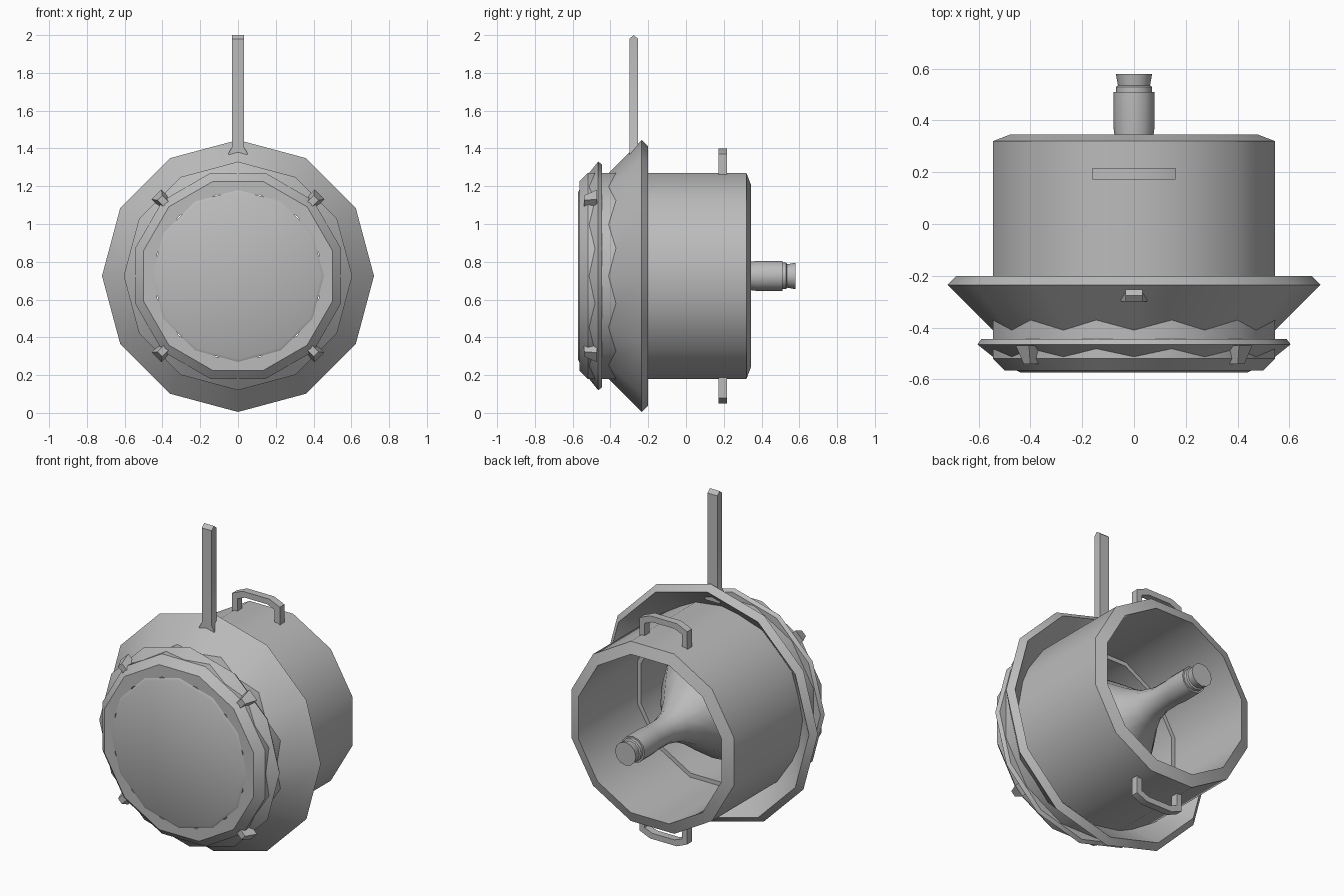
import bpy, bmesh, math
from mathutils import Vector, Matrix

cube = bpy.data.objects.get("Cube")
if cube:
    bpy.data.objects.remove(cube)

CZ = 0.725          # height of the lamp axis
SIDES = 12
FLAT = 1 / math.cos(math.pi / SIDES)   # flat-to-flat radius to corner radius

grey = bpy.data.materials.new("plain grey")
grey.use_nodes = True
grey.diffuse_color = (0.5, 0.5, 0.5, 1)
grey.node_tree.nodes["Principled BSDF"].inputs["Base Color"].default_value = (0.5, 0.5, 0.5, 1)


def finish(bm, name):
    bmesh.ops.recalc_face_normals(bm, faces=bm.faces)
    mesh = bpy.data.meshes.new(name)
    bm.to_mesh(mesh)
    bm.free()
    mesh.materials.append(grey)
    obj = bpy.data.objects.new(name, mesh)
    bpy.context.collection.objects.link(obj)
    bpy.ops.object.select_all(action='DESELECT')
    obj.select_set(True)
    bpy.context.view_layer.objects.active = obj
    bpy.ops.object.shade_smooth_by_angle(angle=math.radians(34))
    return obj


def lathe(name, profile, turn=0.0, closed=True, scale=1.0):
    """Spin (radius, y) points around the lamp axis; open ends are capped."""
    bm = bmesh.new()
    rings = []
    for r, y in profile:
        ring = []
        for i in range(SIDES):
            a = 2 * math.pi * i / SIDES + turn
            ring.append(bm.verts.new((r * scale * math.cos(a), y, CZ + r * scale * math.sin(a))))
        rings.append(ring)
    pairs = list(zip(rings, rings[1:]))
    if closed:
        pairs.append((rings[-1], rings[0]))
    else:
        bm.faces.new(rings[0])
        bm.faces.new(rings[-1])
    for p, q in pairs:
        for i in range(SIDES):
            j = (i + 1) % SIDES
            bm.faces.new((p[i], p[j], q[j], q[i]))
    return finish(bm, name)


def extrude_outline(name, points, y0, y1, flip=1):
    """Prism from an (x, offset from axis) outline, running from y0 to y1."""
    bm = bmesh.new()
    face = bm.faces.new([bm.verts.new((x, y0, CZ + flip * z)) for x, z in points])
    out = bmesh.ops.extrude_face_region(bm, geom=[face])
    moved = [v for v in out["geom"] if isinstance(v, bmesh.types.BMVert)]
    bmesh.ops.translate(bm, verts=moved, vec=(0, y1 - y0, 0))
    return finish(bm, name)


# Hollow drum with a chamfered back rim and front lip
lathe("drum", [(0.545, 0.32), (0.48, 0.345), (0.48, -0.22), (0.455, -0.22), (0.455, -0.5),
               (0.43, -0.5), (0.43, -0.565), (0.50, -0.565), (0.545, -0.52)],
      turn=math.pi / SIDES, scale=FLAT)

# Flared shield, open at the back
lathe("shield", [(0.72, -0.235), (0.685, -0.20), (0.50, -0.385), (0.535, -0.42)])

# Clamp ring near the front
lathe("clamp_ring", [(0.59, -0.445), (0.605, -0.465), (0.53, -0.525), (0.51, -0.445)])

# Bulb with screw base, neck, flared reflector and flat lens
lathe("bulb", [(0.07, 0.58), (0.062, 0.535), (0.07, 0.53), (0.07, 0.51), (0.08, 0.51),
               (0.08, 0.38), (0.075, 0.34), (0.076, 0.22), (0.10, 0.12), (0.155, 0.02),
               (0.24, -0.10), (0.34, -0.25), (0.43, -0.42), (0.455, -0.565), (0.44, -0.573)],
      closed=False)

# Top and bottom grab handles
half = [(0.16, 0.53), (0.16, 0.645), (0.09, 0.675)]
inner = [(0.075, 0.64), (0.125, 0.62), (0.125, 0.53)]
outline = half + [(-x, z) for x, z in reversed(half)]
outline += [(-x, z) for x, z in reversed(inner)] + inner
for label, flip in (("top", 1), ("bottom", -1)):
    extrude_outline(label + "_handle", outline, 0.172, 0.217, flip)

# Hanging strap with a peaked tip and a spread foot
bm = bmesh.new()
loops = []
for w, z, tip in ((0.05, 1.33, 0), (0.05, 1.375, 0), (0.033, 1.405, 0), (0.033, 1.98, 1)):
    loops.append([bm.verts.new((x, y, z)) for x, y in
                  ((-w, -0.30), (w, -0.30), (w, -0.253), (-w, -0.253))])
for p, q in zip(loops, loops[1:]):
    for i in range(4):
        j = (i + 1) % 4
        bm.faces.new((p[i], p[j], q[j], q[i]))
bm.faces.new(loops[0])
a, b, c, d = loops[-1]
e, f = [bm.verts.new((x, -0.277, 2.0)) for x in (-0.033, 0.033)]
for corners in ((a, b, f, e), (c, d, e, f), (b, c, f), (d, a, e)):
    bm.faces.new(corners)
finish(bm, "hanging_strap")

# Four wedge clips holding the ring
for k, name in enumerate(("upper_left", "upper_right", "lower_right", "lower_left")):
    bm = bmesh.new()
    bmesh.ops.create_cube(bm, size=1)
    for v in bm.verts:
        front = v.co.y < 0
        outer = v.co.x > 0
        width = 0.018 if front else 0.036
        reach = (0.585 if front else 0.61) if outer else 0.53
        v.co = Vector((reach, -0.54 if front else -0.47, math.copysign(width, v.co.z)))
    turn = Matrix.Rotation(-math.pi / 4 - k * math.pi / 2, 4, 'Y')
    bm.transform(Matrix.Translation((0, 0, CZ)) @ turn)
    finish(bm, name + "_clip")
